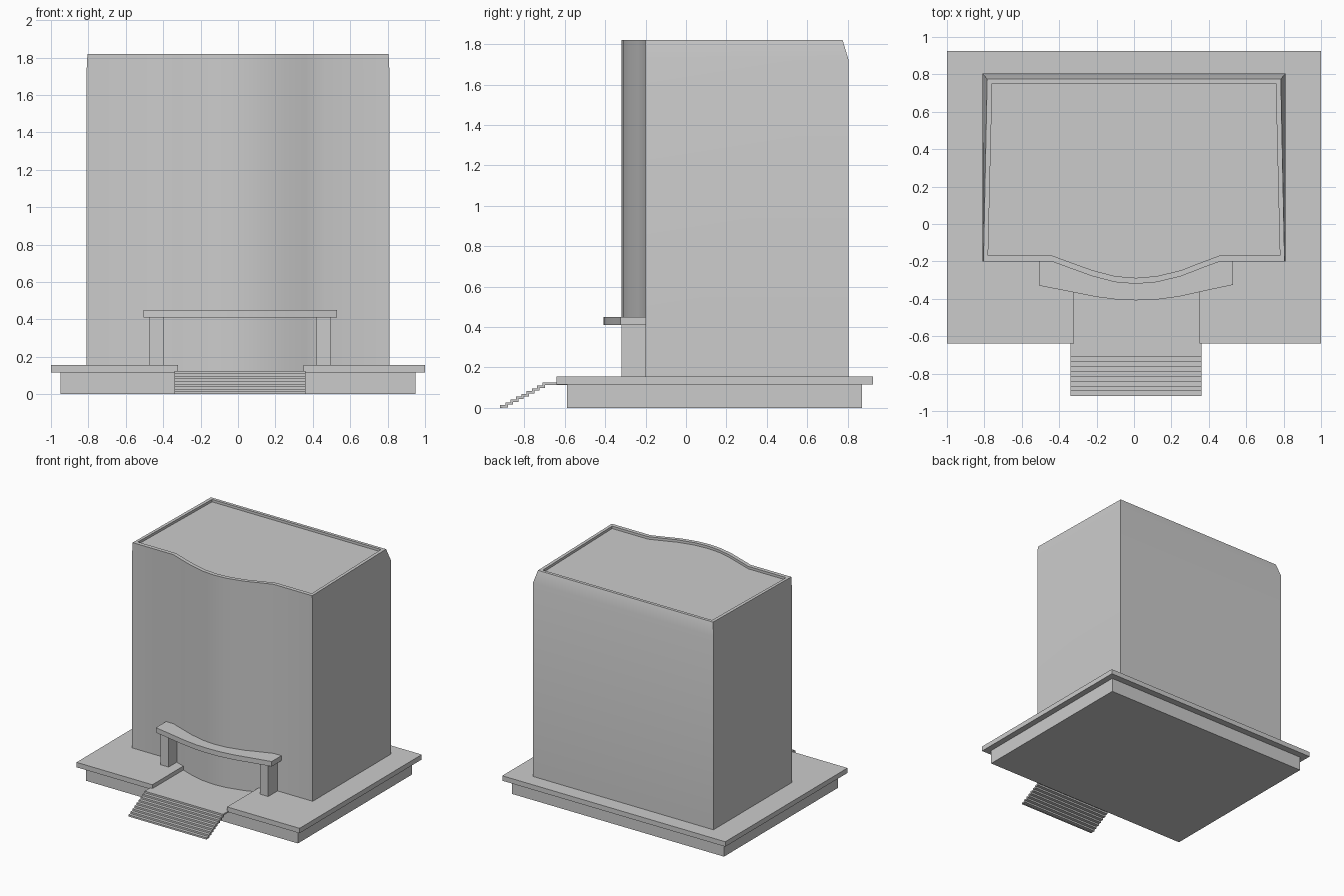
import bpy, bmesh, math
from mathutils import Vector

if "Cube" in bpy.data.objects:
    bpy.data.objects.remove(bpy.data.objects["Cube"])


def loft(name, rings, smooth=True):
    """Solid skinned through rings of equal point count, capped at both ends."""
    bm = bmesh.new()
    vr = [[bm.verts.new(Vector(p)) for p in ring] for ring in rings]
    n = len(vr[0])
    for a, b in zip(vr, vr[1:]):
        for i in range(n):
            j = (i + 1) % n
            bm.faces.new((a[i], a[j], b[j], b[i]))
    bm.faces.new(vr[0][::-1])
    bm.faces.new(vr[-1])
    bmesh.ops.recalc_face_normals(bm, faces=bm.faces)
    me = bpy.data.meshes.new(name)
    bm.to_mesh(me)
    bm.free()
    ob = bpy.data.objects.new(name, me)
    bpy.context.collection.objects.link(ob)
    if smooth:
        bpy.ops.object.select_all(action='DESELECT')
        ob.select_set(True)
        bpy.context.view_layer.objects.active = ob
        bpy.ops.object.shade_smooth_by_angle(angle=math.radians(30))
    return ob


def at(pts, z):
    return [(x, y, z) for x, y in pts]


def prism(name, pts, z0, z1, smooth=False):
    return loft(name, [at(pts, z0), at(pts, z1)], smooth)


def rect(x0, x1, y0, y1):
    return [(x0, y0), (x1, y0), (x1, y1), (x0, y1)]


# Plinth and overhanging terrace slab with entrance notch
prism("plinth", rect(-0.95, 0.95, -0.59, 0.87), 0, 0.115)
prism("terrace_slab", [(-1, -0.64), (-0.32, -0.64), (-0.32, -0.24), (0.35, -0.24),
                       (0.35, -0.64), (1, -0.64), (1, 0.925), (-1, 0.925)], 0.115, 0.155)
prism("entrance_floor", rect(-0.32, 0.35, -0.64, -0.24), 0.113, 0.123)

# Tower with bowed front, sloped rear shoulder and shallow parapet
bow = [(-0.44, -0.2), (-0.34, -0.237), (-0.22, -0.28), (-0.1, -0.311), (0.01, -0.32),
       (0.12, -0.311), (0.25, -0.28), (0.36, -0.237), (0.46, -0.2)]


def footprint(front_x, front_y, back_x, back_y):
    mid = [(x, y + front_y + 0.2) for x, y in bow]
    return ([(-front_x, front_y)] + mid +
            [(front_x, front_y), (back_x, back_y), (-back_x, back_y)])


wall = footprint(0.81, -0.2, 0.81, 0.805)
rim = footprint(0.805, -0.2, 0.785, 0.775)
roof = footprint(0.78, -0.168, 0.758, 0.75)
loft("tower", [at(wall, 0.118), at(wall, 1.72), at(rim, 1.82), at(roof, 1.82), at(roof, 1.80)])

# Curved entrance canopy
front = [(-0.505, -0.33), (-0.35, -0.36), (-0.2, -0.39), (-0.09, -0.404), (0.01, -0.408),
         (0.12, -0.404), (0.24, -0.388), (0.38, -0.357), (0.53, -0.325)]
prism("canopy", front + [(0.53, -0.18), (-0.505, -0.18)], 0.41, 0.45, True)

# Canopy pillars
for side, x in (("left", -0.435), ("right", 0.458)):
    prism(side + "_pillar", rect(x - 0.037, x + 0.037, -0.32, -0.19), 0.15, 0.415)

# Folded-plate stairs: zigzag profile thickened downward and backward
steps, y0, y1, h = 8, -0.92, -0.71, 0.125
run, rise, t = (y1 - y0) / steps, h / (steps + 1), 0.012
top, under = [(y0, 0.0)], [(y0 + t, 0.0)]
for i in range(steps + 1):
    y, z = y0 + i * run, (i + 1) * rise
    end = y + run if i < steps else -0.635
    top += [(y, z), (end, z)]
    under += [(y + t, z - t), (end + t if i < steps else end, z - t)]
profile = top + under[::-1]
loft("stairs", [[(x, y, z) for y, z in profile] for x in (-0.34, 0.362)], False)
